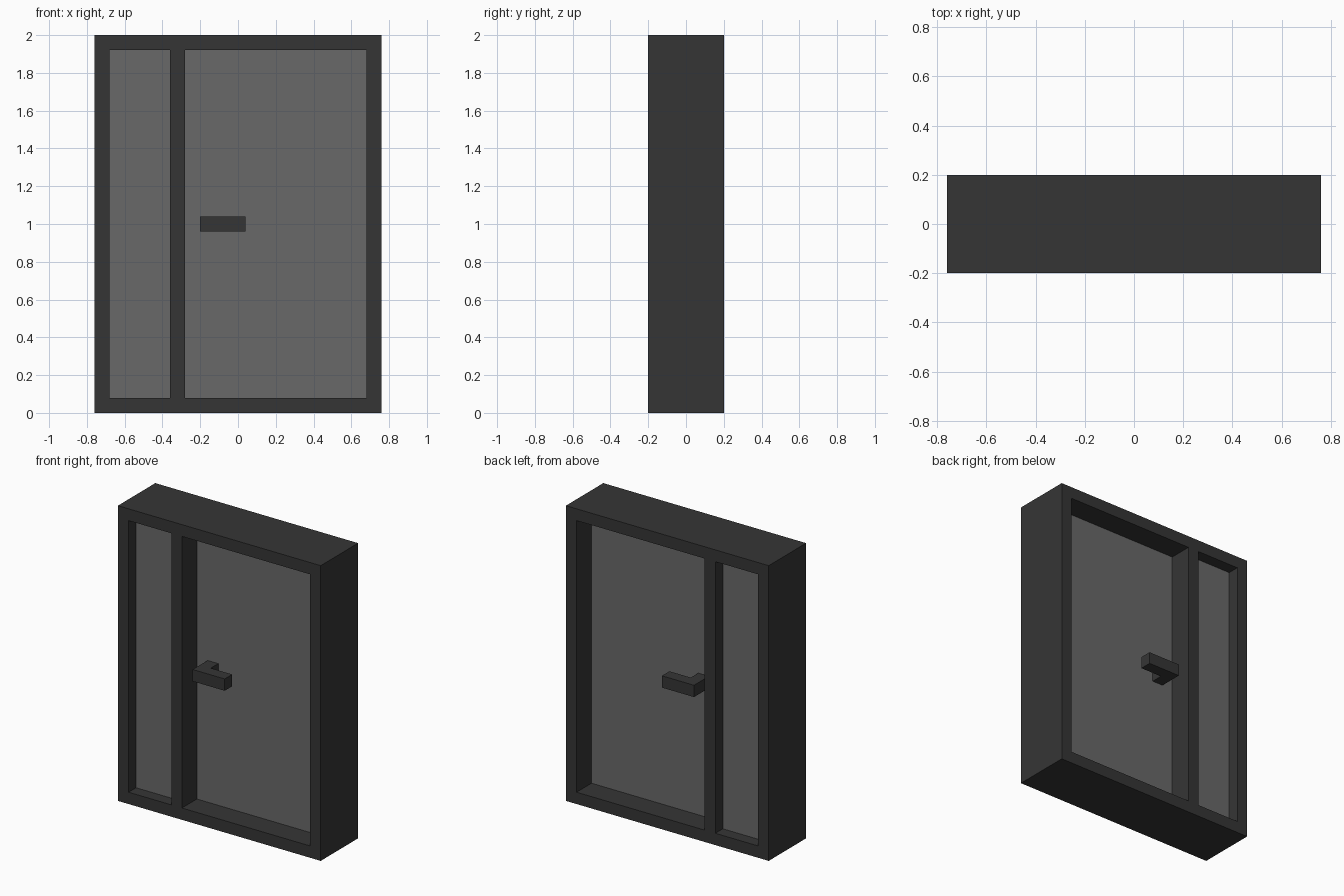
import bpy

cube = bpy.data.objects.get("Cube")
if cube:
    bpy.data.objects.remove(cube, do_unlink=True)


def material(name, grey):
    mat = bpy.data.materials.new(name)
    mat.use_nodes = True
    colour = (grey, grey, grey, 1)
    mat.diffuse_color = colour
    mat.node_tree.nodes["Principled BSDF"].inputs["Base Color"].default_value = colour
    return mat


def make_mesh(name, verts, faces, mat):
    mesh = bpy.data.meshes.new(name)
    mesh.from_pydata(verts, [], faces)
    mesh.materials.append(mat)
    obj = bpy.data.objects.new(name, mesh)
    bpy.context.collection.objects.link(obj)
    return obj


def prism_y(name, outline, y0, y1, mat):
    """Extrude an (x, z) outline, anticlockwise from the front, from y0 to y1."""
    n = len(outline)
    verts = [(x, y, z) for y in (y0, y1) for x, z in outline]
    faces = [tuple(range(n)), tuple(reversed(range(n, 2 * n)))]
    faces += [(i, i + n, (i + 1) % n + n, (i + 1) % n) for i in range(n)]
    return make_mesh(name, verts, faces, mat)


def rect(x0, x1, z0, z1):
    return [(x0, z0), (x1, z0), (x1, z1), (x0, z1)]


def grid_frame(name, xs, zs, holes, depth, mat):
    """Solid slab on an x/z grid with some cells left open, walls included."""
    nx, nz = len(xs), len(zs)
    verts = [(x, y, z) for y in (-depth, depth) for z in zs for x in xs]
    back = nx * nz
    solid = {(i, k) for i in range(nx - 1) for k in range(nz - 1)} - holes
    faces = []
    for i, k in solid:
        a = k * nx + i
        ring = [a, a + 1, a + nx + 1, a + nx]
        faces += [ring, [v + back for v in reversed(ring)]]
        sides = [(i, k - 1), (i + 1, k), (i, k + 1), (i - 1, k)]
        for s, cell in enumerate(sides):
            if cell not in solid:
                p, q = ring[s], ring[(s + 1) % 4]
                faces.append([p, p + back, q + back, q])
    return make_mesh(name, verts, faces, mat)


dark = material("dark grey metal", 0.036)
glass = material("grey glass", 0.141)

BAR, DEPTH = 0.08, 0.2
LEFT, RIGHT = -0.76, 0.76
MULLION = -0.36
BOTTOM, TOP = BAR, 2 - BAR

# Outer frame with the mullion between its two openings
grid_frame("door_frame",
           [LEFT, LEFT + BAR, MULLION, MULLION + BAR, RIGHT - BAR, RIGHT],
           [0, BOTTOM, TOP, 2], {(1, 1), (3, 1)}, DEPTH, dark)

# Thick side panel and thinner main door panel
prism_y("side_panel", rect(LEFT + BAR, MULLION, BOTTOM, TOP), -0.12, 0.12, glass)
prism_y("door_panel", rect(MULLION + BAR, RIGHT - BAR, BOTTOM, TOP), -0.04, 0.04, glass)

# L-shaped handle, extruded upwards, on each side of the door
plan = [(-0.2, 0.04), (-0.12, 0.04), (-0.12, 0.12),
        (0.04, 0.12), (0.04, 0.2), (-0.2, 0.2)]
n = len(plan)
for name, side in (("front_handle", -1), ("back_handle", 1)):
    outline = [(x, side * y) for x, y in plan]
    if side < 0:
        outline.reverse()
    verts = [(x, y, z) for z in (0.96, 1.04) for x, y in outline]
    faces = [tuple(reversed(range(n))), tuple(range(n, 2 * n))]
    faces += [(i, (i + 1) % n, (i + 1) % n + n, i + n) for i in range(n)]
    make_mesh(name, verts, faces, dark)
